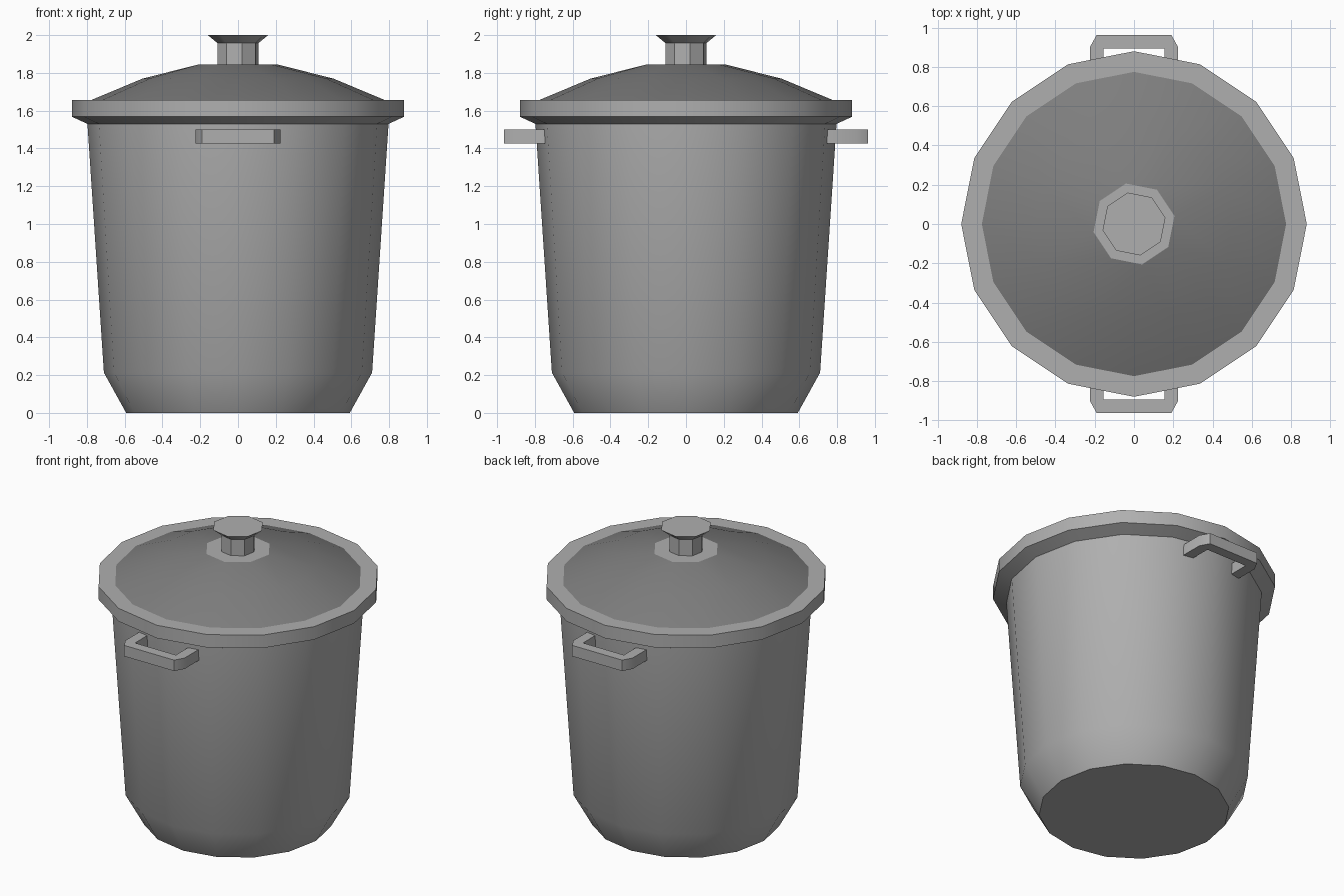
import bpy, bmesh, math

if "Cube" in bpy.data.objects:
    bpy.data.objects.remove(bpy.data.objects["Cube"])


def material(name, value):
    mat = bpy.data.materials.new(name)
    mat.diffuse_color = (value, value, value, 1)
    mat.use_nodes = True
    mat.node_tree.nodes["Principled BSDF"].inputs["Base Color"].default_value = mat.diffuse_color
    return mat


METAL = material("grey_metal", 0.43)
DARK = material("dark_metal", 0.21)


def finish(name, bm, mat=METAL):
    bmesh.ops.recalc_face_normals(bm, faces=bm.faces)
    mesh = bpy.data.meshes.new(name)
    bm.to_mesh(mesh)
    bm.free()
    mesh.materials.append(mat)
    obj = bpy.data.objects.new(name, mesh)
    bpy.context.collection.objects.link(obj)
    bpy.ops.object.select_all(action='DESELECT')
    obj.select_set(True)
    bpy.context.view_layer.objects.active = obj
    bpy.ops.object.shade_smooth_by_angle(angle=math.radians(30))
    return obj


def ring(bm, r, z, n, turn=0.0):
    return [bm.verts.new((r * math.cos(turn + math.tau * i / n),
                          r * math.sin(turn + math.tau * i / n), z)) for i in range(n)]


def lathe(bm, profile, n, turn=0.0):
    rings = [ring(bm, r, z, n, turn) for r, z in profile]
    for a, b in zip(rings, rings[1:]):
        for i in range(n):
            j = (i + 1) % n
            bm.faces.new((a[i], a[j], b[j], b[i]))
    return rings


SIDES = 16
TURN8 = math.radians(11.25)

# Pot body: tapered wall with chamfered foot and flat base
bm = bmesh.new()
rings = lathe(bm, [(0.592, 0), (0.71, 0.213), (0.797, 1.53)], SIDES)
bm.faces.new(rings[0])
finish("pot_body", bm)

# Rim band of the lid
bm = bmesh.new()
lathe(bm, [(0.79, 1.527), (0.88, 1.568), (0.88, 1.657), (0.775, 1.657)], SIDES)
finish("lid_rim", bm)

# Domed lid, 16 sides narrowing to an octagon
bm = bmesh.new()
mid = lathe(bm, [(0.775, 1.657), (0.505, 1.77)], SIDES)[1]
top = ring(bm, 0.21, 1.845, 8, TURN8)
for j in range(8):
    a, b, c = mid[2 * j], mid[2 * j + 1], mid[(2 * j + 2) % SIDES]
    k = top[(j + 1) % 8]
    bm.faces.new((a, b, top[j]))
    bm.faces.new((b, c, k, top[j]))
finish("lid_dome", bm, DARK)

# Octagonal knob with base plate, stem and flared cap
bm = bmesh.new()
rings = lathe(bm, [(0.21, 1.845), (0.11, 1.845), (0.11, 1.957), (0.163, 2.0)], 8, TURN8)
bm.faces.new(rings[-1])
finish("lid_knob", bm)

# Side handles: chamfered bracket outline, extruded upward
half = [(0.225, 0.72), (0.225, 0.90), (0.19, 0.963)]
inner = [(0.155, 0.895), (0.155, 0.72)]
outer_path = half + [(-x, y) for x, y in reversed(half)]
inner_path = [(-x, y) for x, y in reversed(inner)] + inner
for name, sign in (("front_handle", -1), ("back_handle", 1)):
    bm = bmesh.new()
    face = bm.faces.new([bm.verts.new((x, sign * y, 1.425))
                         for x, y in outer_path + inner_path])
    ext = bmesh.ops.extrude_face_region(bm, geom=[face], use_keep_orig=True)
    verts = [v for v in ext["geom"] if isinstance(v, bmesh.types.BMVert)]
    bmesh.ops.translate(bm, verts=verts, vec=(0, 0, 0.075))
    finish(name, bm)
